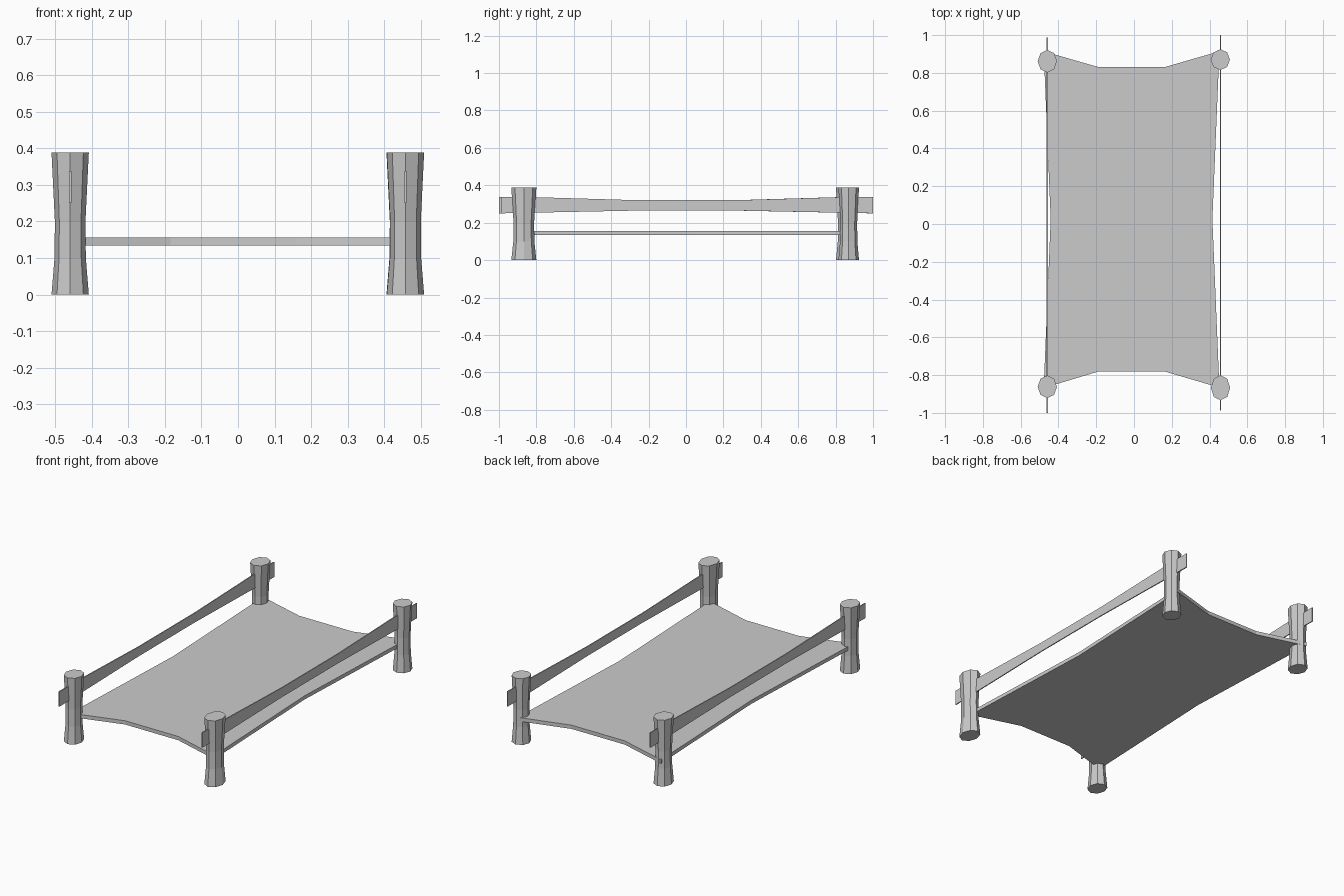
import bpy, bmesh, math

if "Cube" in bpy.data.objects:
    bpy.data.objects.remove(bpy.data.objects["Cube"])


def finish(name, bm):
    bmesh.ops.recalc_face_normals(bm, faces=bm.faces[:])
    me = bpy.data.meshes.new(name)
    bm.to_mesh(me)
    bm.free()
    ob = bpy.data.objects.new(name, me)
    bpy.context.collection.objects.link(ob)
    return ob


def prism(name, points, offset):
    """Closed outline extruded along an offset vector."""
    bm = bmesh.new()
    face = bm.faces.new([bm.verts.new(p) for p in points])
    ext = bmesh.ops.extrude_face_region(bm, geom=[face], use_keep_orig=True)
    moved = [g for g in ext["geom"] if isinstance(g, bmesh.types.BMVert)]
    bmesh.ops.translate(bm, verts=moved, vec=offset)
    return finish(name, bm)


def post(name, x, y, ry):
    """Eight-sided post, waisted in the middle."""
    bm = bmesh.new()
    rings = []
    for z, s in ((0, 1), (0.10, 0.84), (0.20, 0.82), (0.388, 1)):
        rings.append([bm.verts.new((x + 0.051 * s * math.cos(i * math.pi / 4),
                                    y + ry * s * math.sin(i * math.pi / 4), z))
                      for i in range(8)])
    for a, b in zip(rings, rings[1:]):
        for i in range(8):
            j = (i + 1) % 8
            bm.faces.new((a[i], a[j], b[j], b[i]))
    bm.faces.new(rings[0][::-1])
    bm.faces.new(rings[-1])
    return finish(name, bm)


# Corner posts, slightly uneven
post("front_right_post", 0.458, -0.867, 0.067)
post("front_left_post", -0.459, -0.862, 0.06)
post("back_left_post", -0.459, 0.862, 0.06)
post("back_right_post", 0.457, 0.87, 0.055)

# Thin side rails, narrower in the middle
for name, x, shift in (("left_rail", -0.459, -0.006), ("right_rail", 0.458, 0.006)):
    top = [(-0.994, 0.338), (-0.8, 0.336), (-0.26, 0.320),
           (0.26, 0.320), (0.8, 0.336), (0.994, 0.338)]
    bottom = [(-y, z) for y, z in ((-0.994, 0.250), (-0.8, 0.254), (-0.26, 0.265),
                                   (0.26, 0.265), (0.8, 0.254), (0.994, 0.250))]
    prism(name, [(x - 0.003, y + shift, z) for y, z in top + bottom], (0.006, 0, 0))

# Stretched hide bed with pulled corners
outline = [(-0.478, -0.868), (-0.185, -0.78), (0.16, -0.78), (0.452, -0.866),
           (0.415, 0.025), (0.452, 0.914), (0.16, 0.83), (-0.185, 0.83),
           (-0.478, 0.914), (-0.441, 0.025)]
prism("hide_bed", [(x, y, 0.134) for x, y in outline], (0, 0, 0.022))
